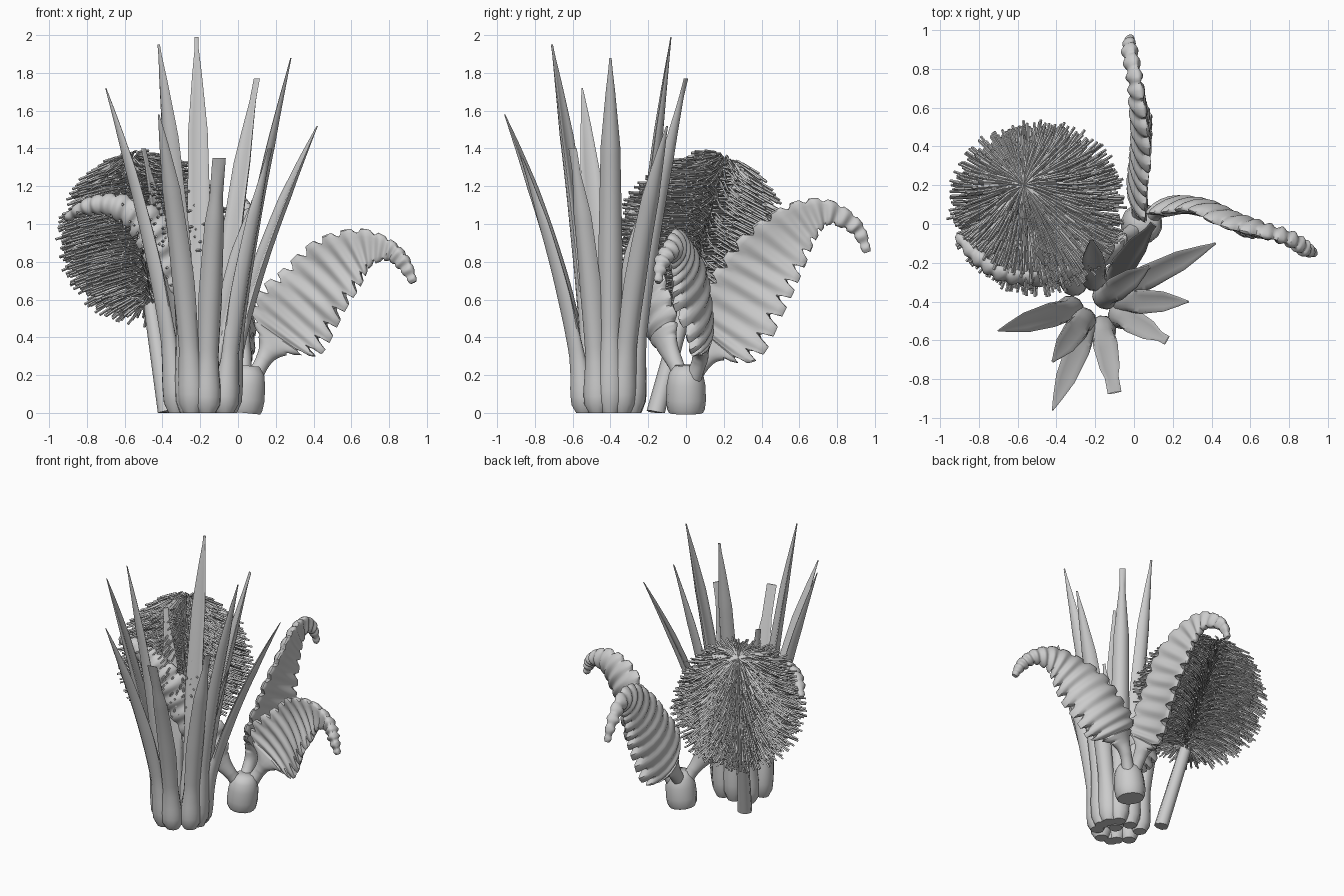
import bpy, bmesh, math, random
from mathutils import Vector

if "Cube" in bpy.data.objects:
    bpy.data.objects.remove(bpy.data.objects["Cube"])

random.seed(4)
UP = Vector((0, 0, 1))


def loft(bm, rings):
    """Skin a list of closed rings and cap both ends."""
    vs = [[bm.verts.new(p) for p in r] for r in rings]
    n = len(vs[0])
    for a, b in zip(vs, vs[1:]):
        for i in range(n):
            bm.faces.new((a[i], a[(i + 1) % n], b[(i + 1) % n], b[i]))
    bm.faces.new(vs[0][::-1])
    bm.faces.new(vs[-1])


def finish(bm, name, angle=40):
    bmesh.ops.recalc_face_normals(bm, faces=bm.faces)
    me = bpy.data.meshes.new(name)
    bm.to_mesh(me)
    bm.free()
    me.shade_smooth()
    me.set_sharp_from_angle(angle=math.radians(angle))
    ob = bpy.data.objects.new(name, me)
    bpy.context.collection.objects.link(ob)
    return ob


def lerp_table(table, t):
    for a, b in zip(table, table[1:]):
        if t <= b[0]:
            k = (t - a[0]) / (b[0] - a[0])
            return [p + (q - p) * k for p, q in zip(a, b)][1:]
    return table[-1][1:]


def spline(pts, t):
    """Catmull-Rom through tuples of any length, t in 0..1."""
    s = min(t, 0.9999) * (len(pts) - 1)
    i, u = int(s), s - int(s)
    p = [pts[max(0, min(len(pts) - 1, i + k))] for k in (-1, 0, 1, 2)]
    return [0.5 * (2 * b + (c - a) * u + (2 * a - 5 * b + 4 * c - d) * u * u
                   + (3 * b - a - 3 * c + d) * u ** 3) for a, b, c, d in zip(*p)]


def tube(bm, pts, radii, sides):
    rings = []
    for i, p in enumerate(pts):
        T = (pts[min(i + 1, len(pts) - 1)] - pts[max(i - 1, 0)]).normalized()
        ref = UP if abs(T.z) < 0.95 else Vector((1, 0, 0))
        A = T.cross(ref).normalized()
        B = A.cross(T)
        rings.append([p + (A * math.cos(a) + B * math.sin(a)) * radii[i]
                      for a in (k * math.tau / sides for k in range(sides))])
    loft(bm, rings)


# --- Sword-leaf plant: bulbous bases, curved tapering blades ---
centre = Vector((-0.19, -0.40, 0))
# t, half width, half thickness, edge curl
BLADE = [(0, .045, .045, 0), (.03, .07, .068, 0), (.08, .074, .07, 0), (.14, .064, .058, 0), (.22, .056, .042, .01),
         (.45, .064, .028, .03), (.75, .052, .018, .025), (.9, .026, .01, .01), (1, .004, .003, 0)]
# tip x, y, z, blunt tip half width, base radius
blades = [(-.42, -.96, 1.58, .004, .14), (-.42, -.71, 1.95, .008, .12), (-.10, -.87, 1.35, .036, .14),
          (-.70, -.55, 1.72, .003, .14), (.17, -.60, 1.40, .025, .14), (.28, -.40, 1.88, .006, .14),
          (.42, -.10, 1.52, .006, .14), (.10, .00, 1.77, .02, .14), (-.22, -.08, 1.99, .010, .12),
          (-.50, -.14, 1.40, .02, .15), (.08, -.22, 1.13, .01, .05)]
for n, (x, y, z, blunt, rad) in enumerate(blades):
    tip = Vector((x, y, z))
    out = Vector((x, y, 0)) - centre
    out.normalize()
    side = Vector((-out.y, out.x, 0))
    base = centre + out * rad
    bm, rings = bmesh.new(), []
    for i in range(33):
        t = i / 32
        w, th, curl = lerp_table(BLADE, t)
        w = max(w, blunt)
        c = base.lerp(tip, t ** 1.5)
        c.z = z * t
        ring = []
        for k in range(12):
            a = k * math.tau / 12
            ring.append(c + side * w * math.cos(a) + out * (th * math.sin(a) - curl * (math.cos(a) ** 2 - .5)))
        rings.append(ring)
    loft(bm, rings)
    finish(bm, f"sword_leaf_{n + 1}", 50)

# --- Fern: stout trunk ---
bm = bmesh.new()
trunk = [(0, .09), (.02, .1), (.07, .106), (.15, .102), (.21, .09), (.25, .06)]
tube(bm, [Vector((.03 + .1 * z, 0, z)) for z, r in trunk], [r for z, r in trunk], 14)
finish(bm, "fern_trunk", 60)

# --- Fern fronds: serrated plates of leaflets; points are x, y, z, half width ---
fronds = {
    "fern_frond_right": [(.06, .02, .14, .05), (.13, .07, .27, .04), (.18, .08, .35, .08), (.25, .08, .45, .22),
                         (.38, .06, .60, .205), (.52, .00, .77, .175), (.66, -.04, .865, .11),
                         (.80, -.08, .86, .055), (.88, -.13, .79, .04), (.93, -.15, .69, .02)],
    "fern_frond_back": [(.03, .00, .14, .05), (.03, .08, .26, .045), (.03, .13, .33, .08), (.03, .20, .42, .22),
                        (.04, .33, .63, .205), (.045, .45, .83, .18), (.03, .60, 1.0, .12),
                        (.01, .75, 1.06, .065), (-.02, .90, .98, .04), (-.02, .96, .85, .02)],
    "fern_frond_left": [(.03, .00, .14, .05), (-.02, -.05, .25, .04), (-.08, -.1, .36, .07), (-.15, -.15, .5, .15),
                        (-.28, -.2, .7, .15), (-.40, -.25, .90, .12), (-.53, -.27, 1.04, .09),
                        (-.68, -.25, 1.1, .06), (-.80, -.17, 1.09, .045), (-.91, -.06, 1.03, .02)],
}
TEETH, STEPS = 21, 168
for name, pts in fronds.items():
    bm, rings = bmesh.new(), []
    for i in range(STEPS + 1):
        t = i / STEPS
        x, y, z, h = spline(pts, t)
        T = Vector(spline(pts, min(t + .02, 1))[:3]) - Vector(spline(pts, max(t - .02, 0))[:3])
        T.normalize()
        S = T.cross(UP).normalized()
        W = S.cross(T)
        leafy = min(1, max(0, (t - .2) / .08))
        saw = (i * TEETH / STEPS) % 1
        cut = leafy * max(0, math.cos(saw * math.tau)) ** 1.5
        rib = .9 - .2 * leafy * math.cos(saw * math.tau)
        thick = min(h, .042) * (1 if leafy < 1 else rib)
        bow = .27 * h * leafy
        ring = []
        for k in range(20):
            a = k * math.tau / 20
            u = math.cos(a)
            depth = (.25 if u > 0 else .48 - .15 * t) * cut * abs(u) ** 5
            ring.append(Vector((x, y, z)) + W * u * h * (1.06 - depth)
                        + S * (thick * math.sin(a) + bow * (u * u - .4)))
        rings.append(ring)
    loft(bm, rings)
    finish(bm, name, 45)

# --- Needle-ball tree: leaning trunk ---
foot, top = Vector((-.375, -.16, 0)), Vector((-.57, .2, 1.33))
axis = (top - foot).normalized()
bm = bmesh.new()
tube(bm, [foot, foot.lerp(top, .4), foot.lerp(top, .97)], [.05, .042, .012], 8)
for v in bm.verts:
    v.co.z = max(v.co.z, 0)
finish(bm, "needle_tree_trunk", 50)

# --- Needle-ball crown: drooping needles from the stem out to a sphere ---
U = axis.cross(Vector((0, 1, 0))).normalized()
V = axis.cross(U)
ball, R = Vector((-.5, .085, .92)), .45
stem = foot.lerp(top, .68)
bm = bmesh.new()
COUNT = 1150
for i in range(COUNT):
    s = -0.94 + 1.9 * (i + random.random()) / COUNT
    phi = i * 2.39996 + random.uniform(-.1, .1)
    d = U * math.cos(phi) + V * math.sin(phi)
    r = R * random.uniform(.9, 1.05)
    end = ball + d * r * math.sqrt(1 - s * s) + axis * r * s
    start = stem + axis * min(R * s + .07, .44)
    mid = start.lerp(end, .5) + axis * .025
    tube(bm, [start, mid, end], [.007, .007, .007], 4)
finish(bm, "needle_crown", 30)
